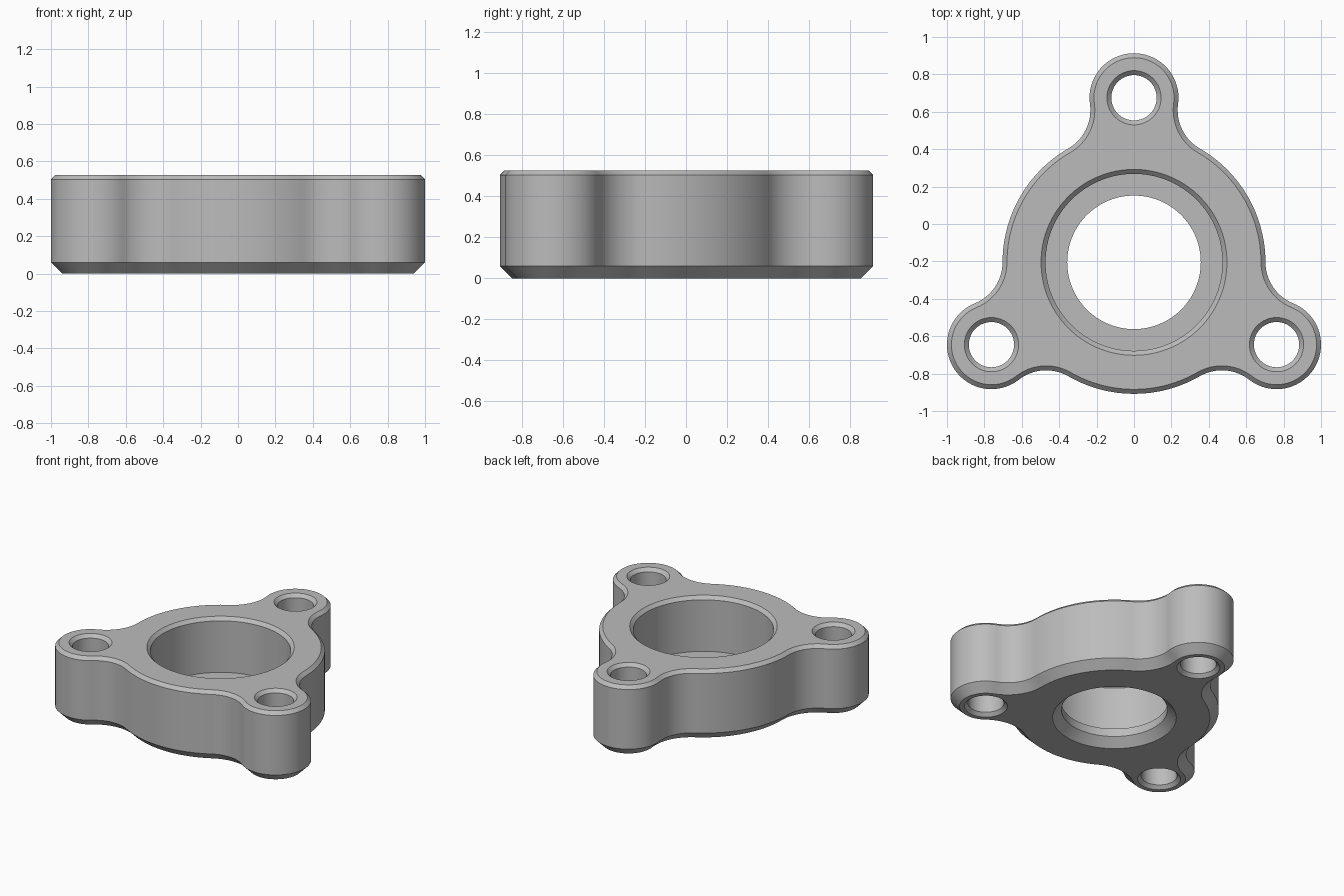
import bpy
import bmesh
from math import acos, cos, pi, radians, sin

cube = bpy.data.objects.get("Cube")
if cube:
    bpy.data.objects.remove(cube, do_unlink=True)

# Main dimensions
CY = -0.205            # centre of the body in y
HEIGHT = 0.527
BODY_R, LOBE_R, FILLET_R, REACH = 0.703, 0.238, 0.237, 0.88
HOLE_R = 0.121
BORE_R, THROAT_R, LEDGE_Z = 0.473, 0.357, 0.12
TOP_CUT, BOTTOM_CUT = 0.024, 0.06

# Triangle between the body, fillet and lobe centres
SA, SB = BODY_R + FILLET_R, LOBE_R + FILLET_R
AT_BODY = acos((SA**2 + REACH**2 - SB**2) / (2 * SA * REACH))
AT_LOBE = acos((SB**2 + REACH**2 - SA**2) / (2 * SB * REACH))
AT_FILLET = pi - AT_BODY - AT_LOBE
LOBE_ANGLES = [radians(90 + 120 * i) for i in range(3)]


def polar(radius, angle, centre=(0, CY)):
    return centre[0] + radius * cos(angle), centre[1] + radius * sin(angle)


def arc(centre, radius, start, sweep, steps):
    """Points along an arc, without its last point."""
    return [polar(radius, start + sweep * i / steps, centre) for i in range(steps)]


def outline(inset):
    """Three-lobed outline, moved inwards by inset."""
    points = []
    for a in LOBE_ANGLES:
        fillet = FILLET_R + inset
        points += arc(polar(SA, a - AT_BODY), fillet, a - AT_BODY + pi, -AT_FILLET, 16)
        points += arc(polar(REACH, a), LOBE_R - inset, a - pi + AT_LOBE,
                      2 * (pi - AT_LOBE), 40)
        points += arc(polar(SA, a + AT_BODY), fillet, a - AT_LOBE, -AT_FILLET, 16)
        points += arc((0, CY), BODY_R - inset, a + AT_BODY,
                      radians(120) - 2 * AT_BODY, 24)
    return points


def circle(centre, radius, steps):
    return arc(centre, radius, 0, 2 * pi, steps)


bm = bmesh.new()
top_edges, bottom_edges = [], []


def wall(sections):
    """Skin a list of (points, z) loops from bottom to top."""
    loops = [[bm.verts.new((x, y, z)) for x, y in pts] for pts, z in sections]
    for low, high in zip(loops, loops[1:]):
        for i in range(len(low)):
            bm.faces.new((low[i - 1], low[i], high[i], high[i - 1]))
    for loop, edges in ((loops[0], bottom_edges), (loops[-1], top_edges)):
        edges += [bm.edges.get((loop[i - 1], loop[i])) for i in range(len(loop))]


# Outer wall with chamfered rims
wall([(outline(BOTTOM_CUT), 0), (outline(0), BOTTOM_CUT),
      (outline(0), HEIGHT - TOP_CUT), (outline(TOP_CUT), HEIGHT)])

# Central stepped bore
wall([(circle((0, CY), r, 128), z) for r, z in (
    (THROAT_R + BOTTOM_CUT, 0), (THROAT_R, BOTTOM_CUT), (THROAT_R, LEDGE_Z),
    (BORE_R, LEDGE_Z), (BORE_R, HEIGHT - TOP_CUT), (BORE_R + TOP_CUT, HEIGHT))])

# Bolt holes in the lobes
for a in LOBE_ANGLES:
    wall([(circle(polar(REACH, a), r, 64), z) for r, z in (
        (HOLE_R + TOP_CUT, 0), (HOLE_R, TOP_CUT),
        (HOLE_R, HEIGHT - TOP_CUT), (HOLE_R + TOP_CUT, HEIGHT))])

# Flat top and bottom faces around the openings
for edges in (top_edges, bottom_edges):
    bmesh.ops.triangle_fill(bm, edges=edges, use_beauty=True)
bmesh.ops.recalc_face_normals(bm, faces=bm.faces)

mesh = bpy.data.meshes.new("flange")
bm.to_mesh(mesh)
bm.free()
flange = bpy.data.objects.new("flange", mesh)
bpy.context.collection.objects.link(flange)

# Plain grey metal
grey = bpy.data.materials.new("grey_metal")
grey.use_nodes = True
colour = (0.5, 0.5, 0.5, 1)
grey.diffuse_color = colour
grey.node_tree.nodes["Principled BSDF"].inputs["Base Color"].default_value = colour
mesh.materials.append(grey)

# Smooth curved walls, crisp chamfers
bpy.ops.object.select_all(action="DESELECT")
flange.select_set(True)
bpy.context.view_layer.objects.active = flange
bpy.ops.object.shade_smooth_by_angle(angle=radians(30))
